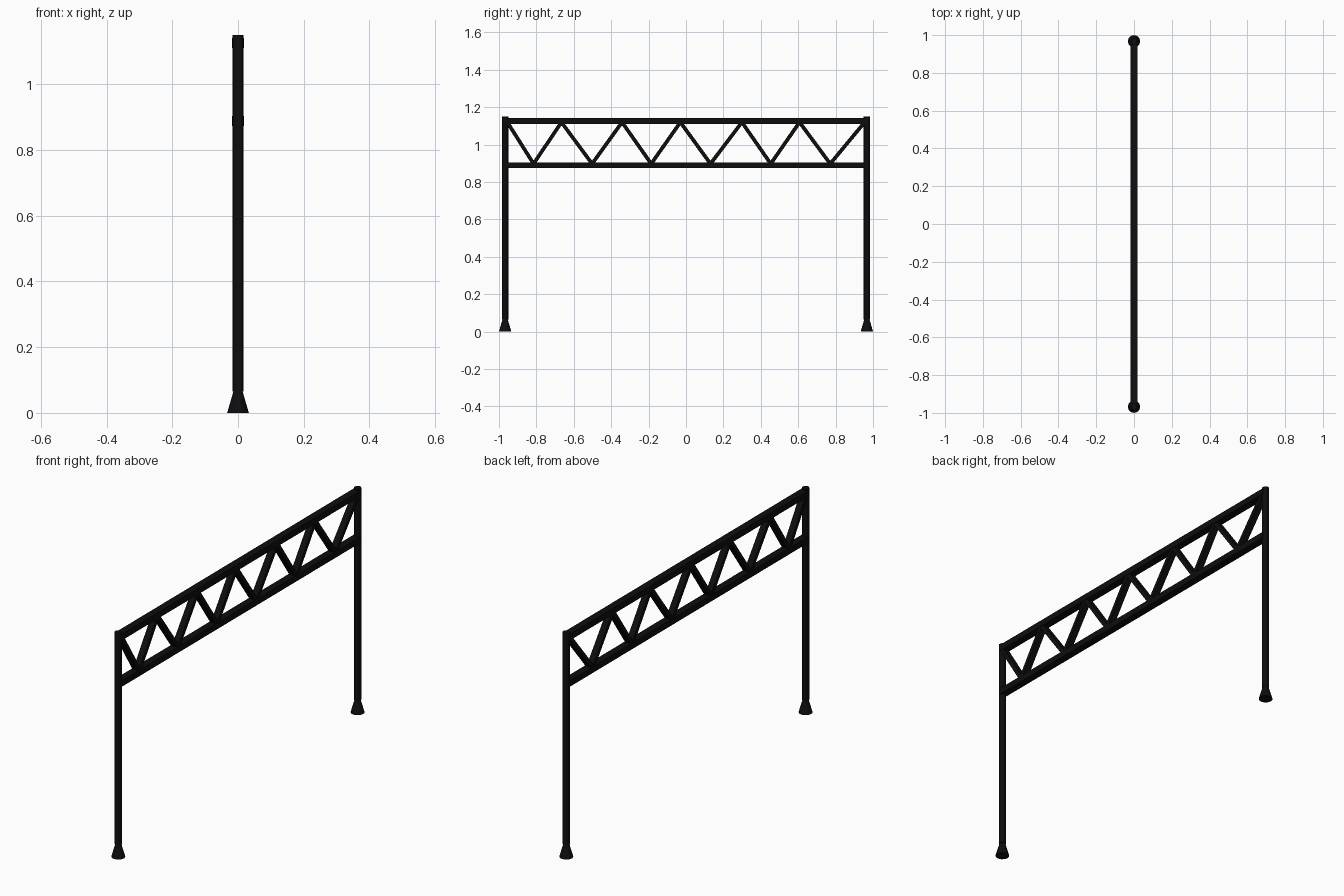
import bpy
from mathutils import Vector

if "Cube" in bpy.data.objects:
    bpy.data.objects.remove(bpy.data.objects["Cube"])

black = bpy.data.materials.new("near_black")
black.diffuse_color = (0.004, 0.004, 0.0045, 1)
black.use_nodes = True
black.node_tree.nodes["Principled BSDF"].inputs["Base Color"].default_value = black.diffuse_color

POST_Y = 0.967


def finish(name, smooth=False):
    ob = bpy.context.object
    ob.name = name
    ob.data.materials.append(black)
    if smooth:
        bpy.ops.object.shade_smooth_by_angle()
    return ob


def beam(name, a, b, width, depth):
    """Square-edged bar from a to b in the yz plane; width runs along x."""
    a, b = Vector(a), Vector(b)
    d = b - a
    bpy.ops.mesh.primitive_cube_add(size=1, location=(a + b) / 2)
    ob = finish(name)
    ob.scale = (width, d.length, depth)
    ob.rotation_euler.x = Vector((1, 0)).angle_signed(Vector((d.y, d.z))) * -1


# Round posts on flared feet
for side, y in (("front", -POST_Y), ("back", POST_Y)):
    z0, z1 = 0.065, 1.15
    bpy.ops.mesh.primitive_cylinder_add(vertices=12, radius=0.0172, depth=z1 - z0,
                                        location=(0, y, (z0 + z1) / 2))
    finish(side + "_post", True)
    bpy.ops.mesh.primitive_cone_add(vertices=12, radius1=0.033, radius2=0.012,
                                    depth=0.072, location=(0, y, 0.036))
    finish(side + "_foot", True)

# Truss chords
for name, z in (("top_chord", 1.126), ("bottom_chord", 0.889)):
    beam(name, (0, -POST_Y, z), (0, POST_Y, z), 0.038, 0.031)

# Zigzag web, alternating between the top and bottom chord
nodes = [-0.955, -0.815, -0.666, -0.502, -0.342, -0.186, -0.030,
         0.131, 0.299, 0.453, 0.607, 0.771, 0.955]
points = [(0, y, 0.897 if i % 2 else 1.119) for i, y in enumerate(nodes)]
for i, (a, b) in enumerate(zip(points, points[1:])):
    beam(f"diagonal_{i + 1}", a, b, 0.032, 0.020)
